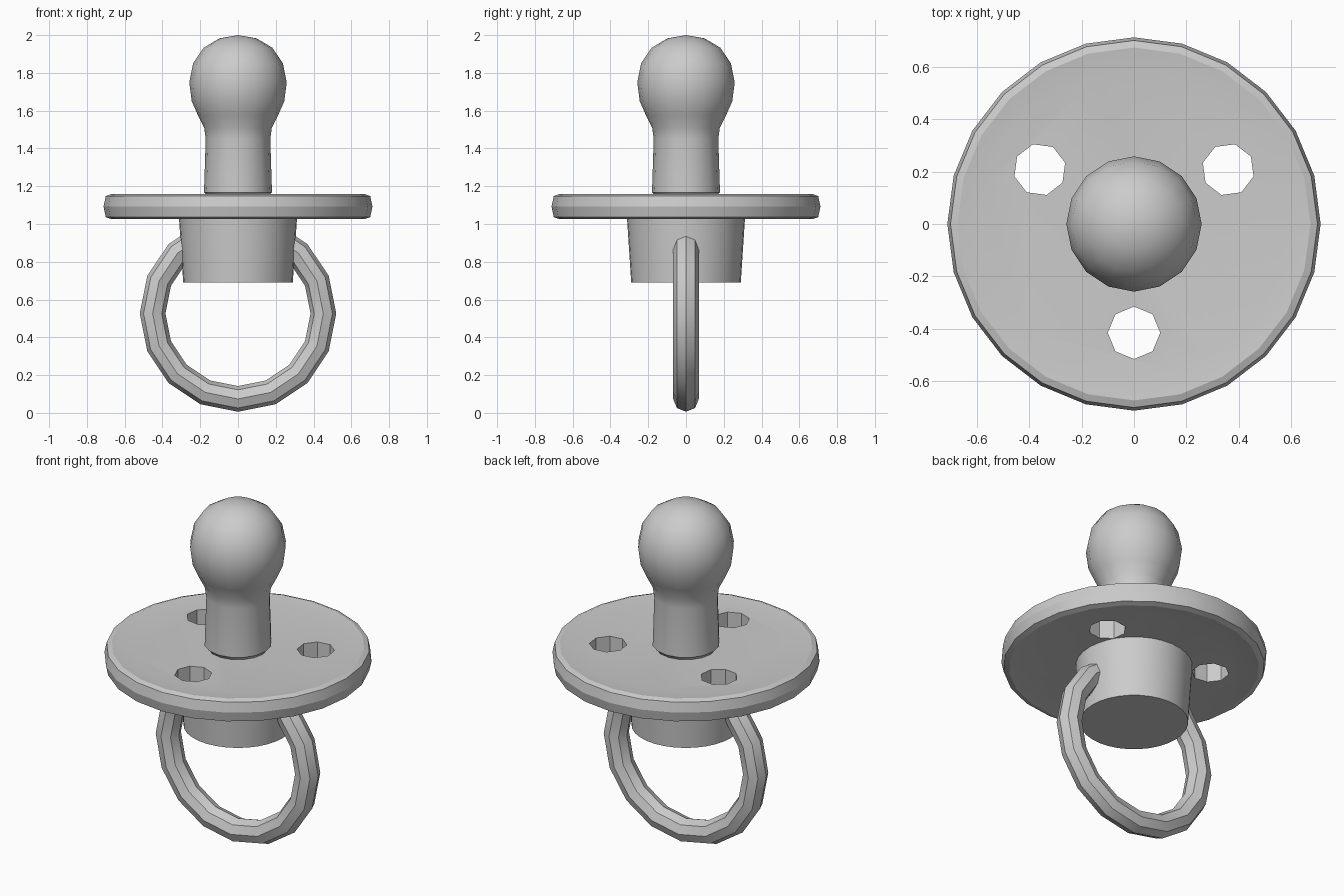
import bpy, bmesh, math

if "Cube" in bpy.data.objects:
    bpy.data.objects.remove(bpy.data.objects["Cube"])

grey = bpy.data.materials.new("plain grey")
grey.diffuse_color = (0.6, 0.6, 0.6, 1)
grey.use_nodes = True
grey.node_tree.nodes["Principled BSDF"].inputs["Base Color"].default_value = grey.diffuse_color


def finish(obj, angle):
    obj.data.materials.append(grey)
    bpy.ops.object.select_all(action='DESELECT')
    obj.select_set(True)
    bpy.context.view_layer.objects.active = obj
    bpy.ops.object.shade_smooth_by_angle(angle=math.radians(angle))


def lathe(name, profile, sides):
    """Revolve (radius, z) points around z; radius 0 makes a pole, open ends are capped."""
    bm = bmesh.new()
    rings = []
    for r, z in profile:
        if r == 0:
            rings.append([bm.verts.new((0, 0, z))] * sides)
        else:
            rings.append([bm.verts.new((r * math.cos(2 * math.pi * i / sides),
                                        r * math.sin(2 * math.pi * i / sides), z))
                          for i in range(sides)])
    for low, high in zip(rings, rings[1:]):
        for i in range(sides):
            j = (i + 1) % sides
            corners = list(dict.fromkeys((low[i], low[j], high[j], high[i])))
            bm.faces.new(corners)
    for ring in (rings[0], rings[-1]):
        if ring[0] is not ring[1]:
            bm.faces.new(ring)
    bmesh.ops.recalc_face_normals(bm, faces=bm.faces)
    mesh = bpy.data.meshes.new(name)
    bm.to_mesh(mesh)
    bm.free()
    obj = bpy.data.objects.new(name, mesh)
    bpy.context.collection.objects.link(obj)
    return obj


# Bulb and stem
nipple = lathe("nipple", [
    (0.155, 1.13), (0.165, 1.155), (0.18, 1.168), (0.171, 1.45), (0.179, 1.51),
    (0.212, 1.575), (0.245, 1.65), (0.258, 1.75), (0.238, 1.85),
    (0.182, 1.933), (0.098, 1.983), (0, 2.0)], 16)

# Shield: slightly dished disc with a bevelled rim
shield = lathe("shield", [
    (0.58, 1.037), (0.67, 1.026), (0.70, 1.036), (0.712, 1.092),
    (0.70, 1.148), (0.673, 1.158), (0.58, 1.147)], 24)

# Three octagonal air holes cut through the shield
for k in range(3):
    a = math.radians(-90 + 120 * k)
    bpy.ops.mesh.primitive_cylinder_add(
        vertices=8, radius=0.1, depth=0.5, rotation=(0, 0, a),
        location=(0.415 * math.cos(a), 0.415 * math.sin(a), 1.09))
    cutter = bpy.context.object
    cutter.name = "hole_cutter"
    cut = shield.modifiers.new("hole", 'BOOLEAN')
    cut.operation, cut.solver, cut.object = 'DIFFERENCE', 'EXACT', cutter
    bpy.context.view_layer.objects.active = shield
    bpy.ops.object.modifier_apply(modifier=cut.name)
    bpy.data.objects.remove(cutter)

# Tapered plug below the shield
plug = lathe("plug", [(0.29, 0.69), (0.313, 1.04)], 32)

# Pull ring, passing through the plug
bpy.ops.mesh.primitive_torus_add(
    major_segments=16, minor_segments=8, major_radius=0.452, minor_radius=0.068,
    location=(0, 0, 0.526), rotation=(math.pi / 2, 0, 0))
ring = bpy.context.object
ring.name = "pull_ring"

finish(nipple, 35)
finish(shield, 17)
finish(plug, 30)
finish(ring, 30)
